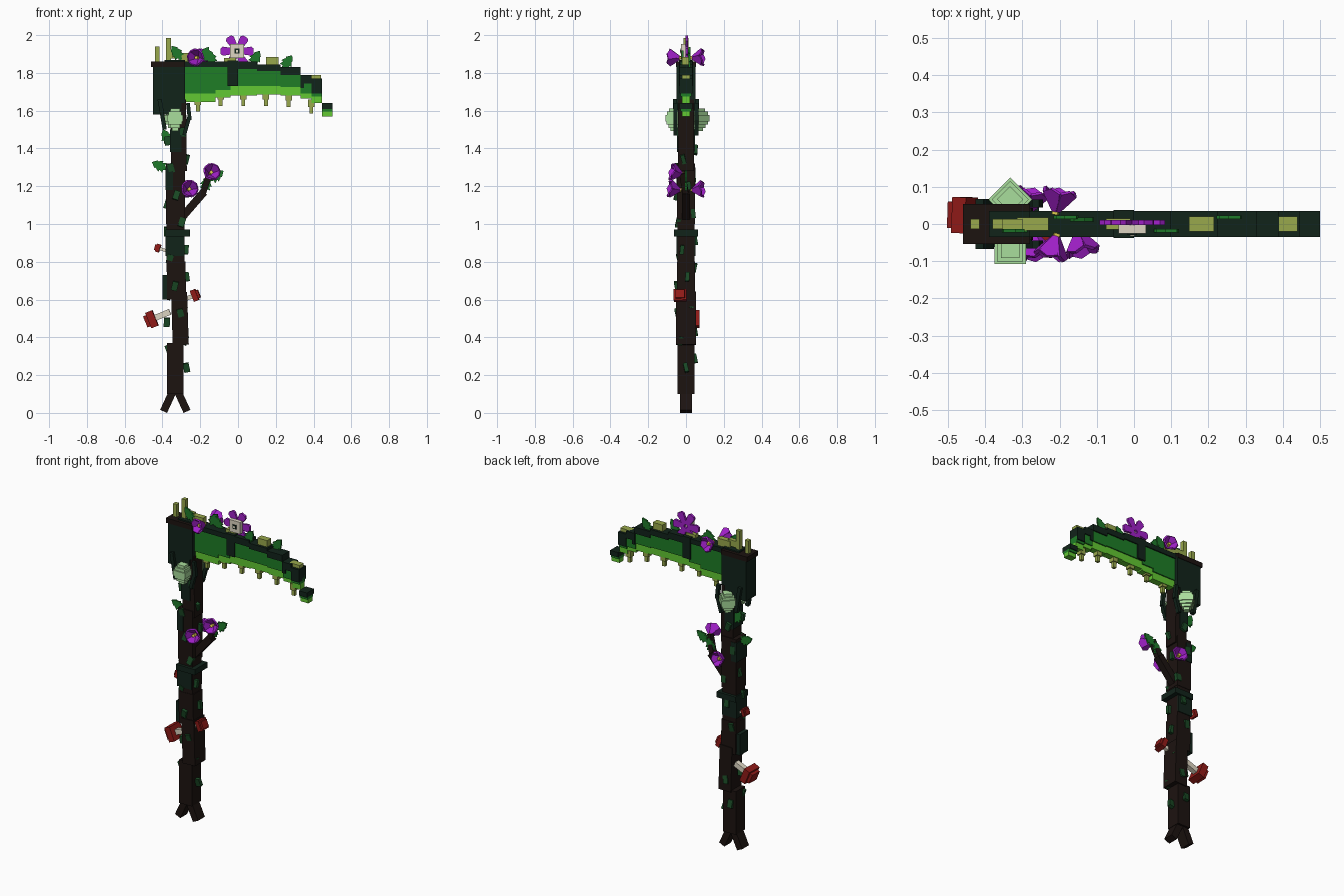
import bpy, bmesh, math, random
from mathutils import Matrix, Vector

random.seed(4)
if "Cube" in bpy.data.objects:
    bpy.data.objects.remove(bpy.data.objects["Cube"])


def material(name, hex_code):
    channels = [int(hex_code[i:i + 2], 16) / 255 for i in (0, 2, 4)]
    color = [c / 12.92 if c < 0.04 else ((c + 0.055) / 1.055) ** 2.4 for c in channels] + [1]
    mat = bpy.data.materials.new(name)
    mat.use_nodes = True
    mat.diffuse_color = color
    mat.node_tree.nodes["Principled BSDF"].inputs["Base Color"].default_value = color
    return mat


bark = material("bark", "1c1310")
moss = material("moss", "11231a")
vine_green = material("vine_green", "1a4a25")
leaf_green = material("leaf_green", "1f7a2a")
blade_green = material("blade_green", "1e7d26")
lime = material("lime", "62c832")
olive = material("olive", "98a84c")
pale = material("pale_green", "a9dd9c")
purple = material("purple", "a020c8")
red = material("red", "8f1a17")
cream = material("cream", "ddd5c2")
yellow = material("yellow", "e0cc50")


def finish(name, bm, mat):
    bmesh.ops.recalc_face_normals(bm, faces=bm.faces)
    mesh = bpy.data.meshes.new(name)
    bm.to_mesh(mesh)
    bm.free()
    mesh.materials.append(mat)
    obj = bpy.data.objects.new(name, mesh)
    bpy.context.collection.objects.link(obj)
    return obj


def frame(direction):
    """Rotation whose z axis follows the direction and whose y axis stays level."""
    z = Vector(direction).normalized()
    x = Vector((0, 1, 0)).cross(z)
    x = x.normalized() if x.length > 0.01 else Vector((1, 0, 0))
    return Matrix((x, z.cross(x), z)).transposed().to_4x4()


def beams(name, mat, parts):
    """Square bars, each given as start, end, width and depth."""
    bm = bmesh.new()
    for start, end, width, depth in parts:
        a, b = Vector(start), Vector(end)
        size = Matrix.Diagonal((width, depth, (b - a).length, 1))
        place = Matrix.Translation((a + b) / 2) @ frame(b - a) @ size
        bmesh.ops.create_cube(bm, size=1, matrix=place)
    return finish(name, bm, mat)


def block(x0, x1, z0, z1, depth, y=0):
    x = (x0 + x1) / 2
    return (x, y, z0), (x, y, z1), x1 - x0, depth


def plate(name, mat, outline, thickness, matrices):
    """Flat outline in local x and z, copied to each matrix."""
    bm = bmesh.new()
    for m in matrices:
        rings = [[bm.verts.new(m @ Vector((x, y, z))) for x, z in outline]
                 for y in (-thickness / 2, thickness / 2)]
        bm.faces.new(rings[0])
        bm.faces.new(rings[1])
        for i in range(len(outline)):
            j = (i + 1) % len(outline)
            bm.faces.new((rings[0][i], rings[0][j], rings[1][j], rings[1][i]))
    return finish(name, bm, mat)


# Staff: stacked bark sections with slight leans
beams("staff", bark, [
    ((-.332, 0, .1), (-.332, 0, .37), .088, .09),
    ((-.303, 0, .36), (-.312, 0, .64), .085, .105),
    ((-.325, 0, .6), (-.328, 0, .8), .1, .095),
    ((-.33, 0, .78), (-.33, 0, 1.03), .095, .09),
    ((-.33, 0, 1), (-.33, 0, 1.32), .1, .095),
    ((-.312, 0, 1.28), (-.316, 0, 1.66), .082, .085)])
beams("staff_feet", bark, [
    ((-.332 + s * .015, 0, .11), (-.332 + s * .062, 0, .008), .04, .066) for s in (-1, 1)])
beams("moss_patches", moss, [
    block(-.385, -.255, .935, .97, .125),
    block(-.4, -.34, .6, .73, .08),
    block(-.385, -.285, .83, .94, .1),
    block(-.385, -.345, 1.18, 1.3, .1),
    block(-.36, -.3, 1.38, 1.5, .095)])
beams("branch", bark, [
    ((-.31, 0, 1.02), (-.18, 0, 1.17), .042, .042),
    ((-.19, 0, 1.15), (-.15, -.02, 1.27), .032, .032)])

# Climbing vine leaves around the staff
climbers = []
for i in range(27):
    z = .24 + i * .048
    angle = i * 1.9
    center = Vector((-.325 + .052 * math.cos(angle), .05 * math.sin(angle), z))
    lean = Vector((random.uniform(-.4, .4), random.uniform(-.3, .3), 1)).normalized() * .024
    climbers.append((center - lean, center + lean, .032, .022))
beams("climbing_leaves", vine_green, climbers)

# Head block, cap and hanging strands
beams("head_block", moss, [
    block(-.45, -.28, 1.64, 1.84, .1), block(-.45, -.36, 1.58, 1.65, .1),
    block(-.37, -.3, 1.6, 1.65, .1)])
beams("head_cap", bark, [block(-.46, -.28, 1.83, 1.86, .108)])
strands = []
for y in (-.055, .055):
    strands += [((-.415, y, 1.66), (-.388, y, 1.5), .022, .025),
                ((-.265, y, 1.64), (-.255, y, 1.55), .02, .022),
                ((-.257, y, 1.57), (-.285, y, 1.47), .02, .022)]
beams("hanging_strands", moss, strands)

# Blade: each step has a dark spine, green body and lime edge
steps = [(-.28, -.12, 1.86, 1.83, 1.69, 1.645), (-.12, -.04, 1.86, 1.83, 1.71, 1.67),
         (-.04, .1, 1.86, 1.82, 1.73, 1.68), (.1, .225, 1.845, 1.81, 1.73, 1.685),
         (.225, .33, 1.83, 1.79, 1.725, 1.68), (.33, .39, 1.79, 1.745, 1.69, 1.665),
         (.39, .445, 1.77, 1.715, 1.675, 1.64), (.445, .5, 1.64, 1.61, 1.595, 1.57)]
beams("blade_spine", moss, [block(a, b, m, t, .07) for a, b, t, m, l, e in steps]
      + [block(-.39, -.28, 1.855, 1.868, .07), block(-.055, 0, 1.73, 1.865, .074),
         block(.39, .445, 1.69, 1.77, .07), block(.33, .35, 1.72, 1.79, .07)])
beams("blade_body", blade_green, [block(a, b, l, m, .056) for a, b, t, m, l, e in steps])
beams("blade_edge", lime, [block(a, b, e, l, .042) for a, b, t, m, l, e in steps])
teeth = []
for i in range(6):
    x = -.212 + i * .12
    top = (1.67, 1.7, 1.7, 1.7, 1.695, 1.66)[i]
    teeth += [block(x - .017, x + .017, top - .04, top, .034),
              block(x - .01, x + .01, top - .075, top - .03, .02)]
beams("blade_teeth", olive, teeth)
beams("top_thorns", olive, [
    block(-.44, -.415, 1.85, 1.94, .026), block(-.38, -.354, 1.85, 1.985, .026),
    block(-.315, -.23, 1.86, 1.905, .034), block(-.36, -.3, 1.875, 1.915, .026),
    block(-.075, -.01, 1.855, 1.88, .03), block(.148, .215, 1.845, 1.885, .04),
    block(.185, .215, 1.82, 1.86, .034), block(.37, .44, 1.755, 1.79, .04)])

# Stepped lanterns on both faces, the rear one turned by an eighth
for name, y, turn in (("front_lantern", -.066, 0), ("back_lantern", .066, math.pi / 4)):
    widths = (.034, .054, .072, .084, .084, .07, .05)
    lantern = beams(name, pale, [
        ((0, 0, i * .0172), (0, 0, i * .0172 + .0172), w, w) for i, w in enumerate(widths)])
    lantern.location = (-.333, y, 1.492)
    lantern.rotation_euler.z = turn

# Serrated leaves
half = [(.006, 0), (.012, .018), (.028, .016), (.02, .036), (.032, .036), (.018, .06), (.022, .064)]
leaf = half + [(0, .09)] + [(-x, z) for x, z in reversed(half)]
leaf_spots = [(-.3, -.018, 1.87, -35), (.07, -.018, 1.84, 30), (.235, .018, 1.82, 35),
              (-.2, .018, 1.86, 30), (-.13, .012, 1.84, -20), (-.375, 0, 1.29, -65),
              (-.18, 0, 1.17, 15), (-.15, 0, 1.23, 55), (-.36, .03, 1.42, -25)]
plate("serrated_leaves", leaf_green, leaf, .01, [
    Matrix.Translation((x, y, z)) @ Matrix.Rotation(math.radians(a), 4, 'Y')
    for x, y, z, a in leaf_spots])

# Cup blossoms: petals flare around the axis
petal = [(-.006, 0), (-.02, .035), (-.026, .058), (0, .07), (.026, .058), (.02, .035), (.006, 0)]
blossoms = [("top_front_blossom", (-.21, -.035, 1.88), (-.3, -1, .05)),
            ("top_back_blossom", (-.21, .035, 1.88), (.2, 1, .05)),
            ("staff_front_blossom", (-.265, -.035, 1.18), (.2, -1, .15)),
            ("staff_back_blossom", (-.285, .035, 1.18), (.25, 1, .1)),
            ("branch_blossom", (-.15, -.025, 1.265), (.25, -1, .25))]
for name, base, axis in blossoms:
    place = Matrix.Translation(base) @ frame(axis)
    plate(name, purple, petal, .009, [
        place @ Matrix.Rotation(math.tau * i / 5, 4, 'Z') @ Matrix.Translation((0, .006, 0))
        @ Matrix.Rotation(math.radians(-32), 4, 'X') for i in range(5)])
    d = Vector(axis).normalized()
    beams(name + "_center", yellow, [(Vector(base) - d * .01, Vector(base) + d * .04, .016, .016)])

# Large flat flower on the blade ridge
ray = [(-.014, .01), (-.024, .075), (-.014, .088), (.014, .088), (.024, .075), (.014, .01)]
plate("large_flower_petals", purple, ray, .014, [
    Matrix.Translation((-.005, .004, 1.915)) @ Matrix.Rotation(math.radians(30 + 60 * i), 4, 'Y')
    for i in range(6)])
beams("large_flower_center", cream, [block(-.042, .032, 1.878, 1.952, .024, -.014)])
beams("large_flower_ring", moss, [block(-.018, .008, 1.902, 1.928, .006, -.026)])
beams("large_flower_core", cream, [block(-.011, .001, 1.909, 1.921, .008, -.028)])

# Toadstools: stem, broad cap and smaller crown
toadstools = [("low_toadstool", (-.36, .02, .535), (-.49, .025, .482), .088),
              ("mid_toadstool", (-.3, -.025, .595), (-.205, -.032, .632), .062),
              ("high_toadstool", (-.37, .015, .855), (-.44, .02, .878), .044)]
for name, root, tip, width in toadstools:
    a, b = Vector(root), Vector(tip)
    d = (b - a).normalized()
    neck = b - d * width * .65
    beams(name + "_stem", cream, [(a, neck + d * .01, width * .36, width * .36)])
    beams(name + "_cap", red, [(neck, b - d * width * .2, width, width * 1.1),
                               (neck, b, width * .72, width * .8)])
